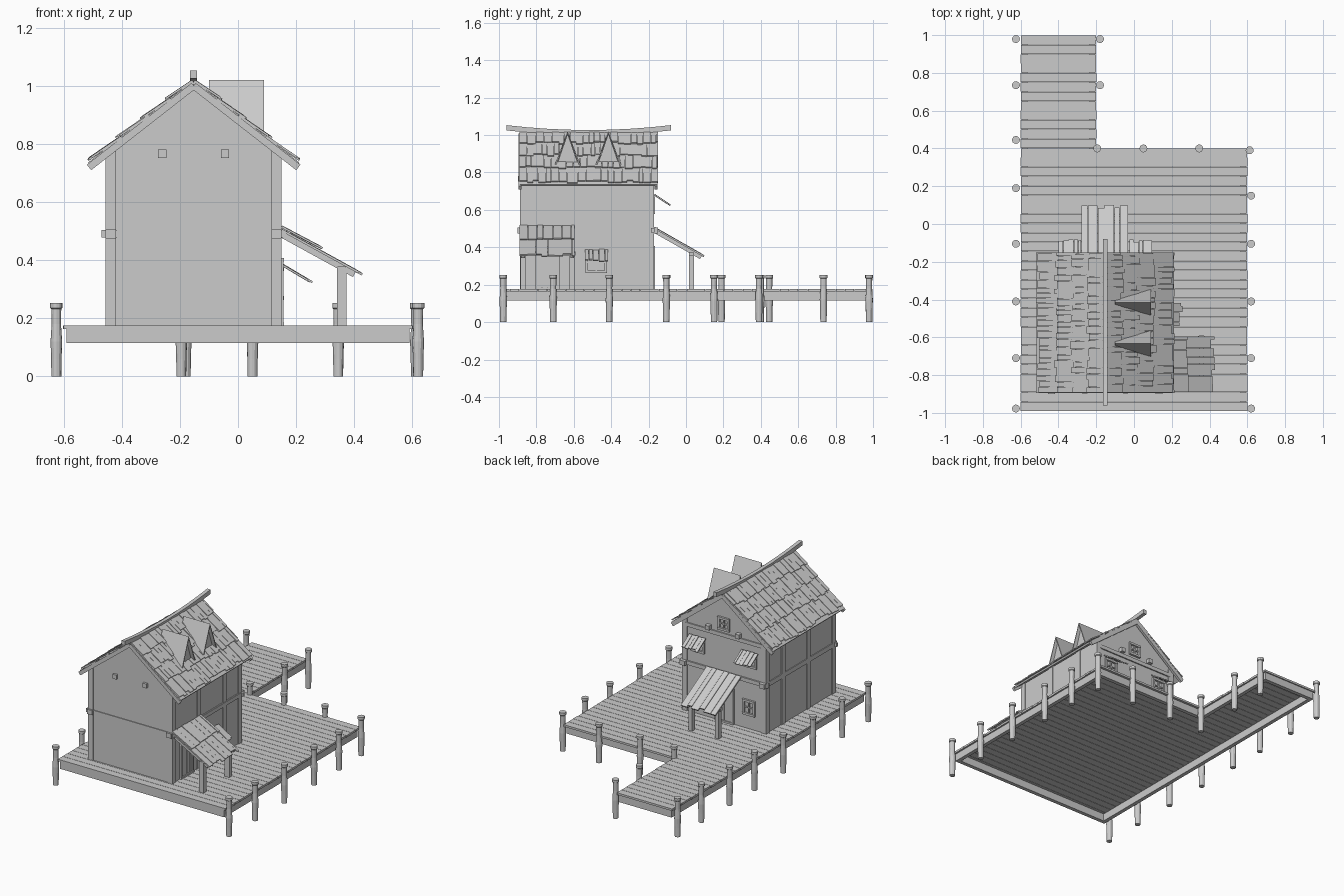
import bpy, bmesh, math, random
from mathutils import Vector as V

if "Cube" in bpy.data.objects:
    bpy.data.objects.remove(bpy.data.objects["Cube"])

random.seed(4)
X, Y, Z = V((1, 0, 0)), V((0, 1, 0)), V((0, 0, 1))


def finish(name, bm):
    bmesh.ops.recalc_face_normals(bm, faces=bm.faces)
    me = bpy.data.meshes.new(name)
    bm.to_mesh(me)
    bm.free()
    ob = bpy.data.objects.new(name, me)
    bpy.context.collection.objects.link(ob)
    return ob


def beam(bm, a, b, side, w, t):
    """Rectangular timber from a to b, w wide along side, t thick."""
    a, b = V(a), V(b)
    n = (b - a).cross(side).normalized()
    ends = [[bm.verts.new(p + side * w / 2 * i + n * t / 2 * j)
             for i, j in ((-1, -1), (1, -1), (1, 1), (-1, 1))] for p in (a, b)]
    for f in ends:
        bm.faces.new(f)
    for k in range(4):
        m = (k + 1) % 4
        bm.faces.new((ends[0][k], ends[0][m], ends[1][m], ends[1][k]))


def box(bm, x0, x1, y0, y1, z0, z1):
    ym, zm = (y0 + y1) / 2, (z0 + z1) / 2
    beam(bm, (x0, ym, zm), (x1, ym, zm), Y, y1 - y0, z1 - z0)


def prism(bm, pts, off):
    """Extrude a flat outline by the vector off."""
    f = bm.faces.new([bm.verts.new(p) for p in pts])
    r = bmesh.ops.extrude_face_region(bm, geom=[f])
    bmesh.ops.translate(bm, vec=off, verts=[v for v in r['geom'] if isinstance(v, bmesh.types.BMVert)])


def boards(bm, top, bottom, side, length, w, t, ragged):
    """Row of uneven boards running from top to bottom, spread along side."""
    top, bottom = V(top), V(bottom)
    d = (bottom - top).normalized()
    s = 0
    while s < length - 0.005:
        bw = min(w * random.uniform(0.7, 1.3), length - s)
        o = side * (s + bw / 2)
        lift = Z * random.uniform(0, 0.004)
        beam(bm, top + o + lift, bottom + o + lift - d * random.uniform(0, ragged), side, bw - 0.002, t)
        s += bw


# deck planks
bm = bmesh.new()
n = 40
for i in range(n):
    y0 = -0.99 + i * 1.99 / n
    e = random.uniform(0, 0.004)
    box(bm, -0.602 + e, (0.602 if y0 < 0.36 else -0.198) - e, y0, y0 + 0.0475, 0.163, 0.176)
finish('deck_planks', bm)

# deck rim beams around the L outline
bm = bmesh.new()
for r in ((-0.59, 0.59, -0.985, -0.96), (-0.59, -0.565, -0.96, 0.99), (0.565, 0.59, -0.96, 0.385),
          (-0.21, 0.565, 0.36, 0.385), (-0.235, -0.21, 0.36, 0.99), (-0.565, -0.235, 0.965, 0.99)):
    box(bm, *r, 0.115, 0.163)
finish('deck_rim', bm)

# mooring posts
spots = [(-0.625, y) for y in (0.979, 0.735, 0.445, 0.19, -0.105, -0.41, -0.71, -0.977)]
spots += [(0.62, y) for y in (0.15, -0.105, -0.41, -0.71, -0.977)]
spots += [(-0.18, 0.979), (-0.18, 0.735), (-0.195, 0.4), (0.05, 0.4), (0.345, 0.4), (0.612, 0.39)]
bm = bmesh.new()
for x, y in spots:
    last = None
    a0 = random.random()
    for z, r in ((0, .017), (.06, .018), (.12, .02), (.18, .016), (.232, .017), (.236, .021), (.252, .021)):
        ring = [bm.verts.new((x + r * math.cos(a0 + k * math.tau / 12), y + r * math.sin(a0 + k * math.tau / 12), z))
                for k in range(12)]
        if last:
            for k in range(12):
                bm.faces.new((last[k], last[k - 1], ring[k - 1], ring[k]))
        else:
            bm.faces.new(ring)
        last = ring
    bm.faces.new(last)
finish('mooring_posts', bm)

# house walls with gables
CX, HW, Y0, Y1, TOP = -0.1525, 0.298, -0.882, -0.178, 1.012
K = 0.78
bm = bmesh.new()
prism(bm, [(CX - HW, Y0, .17), (CX + HW, Y0, .17), (CX + HW, Y0, TOP - HW * K - .01),
           (CX, Y0, TOP - .01), (CX - HW, Y0, TOP - HW * K - .01)], V((0, Y1 - Y0, 0)))
finish('house_walls', bm)

# timber frame: posts, middle rails and tie beams
bm = bmesh.new()
for s in (-1, 1):
    xo = CX + s * 0.285
    for y in (-0.87, -0.61, -0.35, -0.19):
        box(bm, xo - .018, xo + .018, y - .018, y + .018, .175, .775)
    box(bm, xo - .016, xo + .022, -0.892, -0.162, .478, .503)
    box(bm, xo - .018, xo + .018, -0.9, -0.15, .475, .505)
    xs = CX + s * 0.108
    box(bm, xs - .014, xs + .014, -0.897, -0.15, .752, .78)
box(bm, -0.47, 0.165, -0.186, -0.168, .478, .503)
box(bm, -0.47, 0.165, -0.887, -0.875, .478, .503)
box(bm, -0.43, 0.125, -0.186, -0.17, .725, .75)
finish('timber_frame', bm)

# roof slabs and gable rafters
bm = bmesh.new()
for s in (-1, 1):
    eave = (CX + s * .36, TOP - .36 * K)
    beam(bm, (CX, -.52, TOP), (eave[0], -.52, eave[1]), Y, .735, .012)
    for y in (-.888, -.16):
        beam(bm, (CX, y, TOP - .012), (eave[0], y, eave[1] - .012), Y, .016, .024)
finish('roof_slabs', bm)

# roof shingles in four overlapping rows, sagging slightly at mid length
bm = bmesh.new()
for s in (-1, 1):
    for a, b in ((.25, .365), (.155, .27), (.08, .185), (.0, .1)):
        boards(bm, (CX + s * a, -.892, TOP + .005 - a * K), (CX + s * b, -.892, TOP + .016 - b * K),
               Y, .742, .034, .007, .022)
finish('roof_shingles', bm)

# curved ridge beam
bm = bmesh.new()
ys = [-.96 + i * .11 for i in range(9)]
ring = None
for y in ys:
    z = 1.013 + .026 * abs((y + .52) / .44) ** 2
    new = [bm.verts.new((CX + dx, y, z + dz)) for dx, dz in ((-.012, -.014), (.012, -.014), (.012, .014), (-.012, .014))]
    if ring:
        for k in range(4):
            bm.faces.new((ring[k - 1], ring[k], new[k], new[k - 1]))
    else:
        bm.faces.new(new)
    ring = new
bm.faces.new(ring)
finish('ridge_beam', bm)

# pointed dormers on the right slope
for i, y in enumerate((-.633, -.415)):
    bm = bmesh.new()
    p = [bm.verts.new(c) for c in ((-.1, y, 1.02), (.09, y, 1.02), (.09, y - .07, .838), (.09, y + .07, .838),
                                   (-.1, y - .011, .985), (-.1, y + .011, .985))]
    bm.faces.new((p[0], p[4], p[2], p[1]))
    bm.faces.new((p[0], p[1], p[3], p[5]))
    ob = finish(f'dormer_roof_{i + 1}', bm)
    m = ob.modifiers.new('thickness', 'SOLIDIFY')
    m.thickness = .008
    bm = bmesh.new()
    prism(bm, [(.06, y, 1.008), (.06, y - .056, .845), (.06, y + .056, .845)], V((.008, 0, 0)))
    finish(f'dormer_gable_{i + 1}', bm)

# side porch: roof boards, rafters and posts
bm = bmesh.new()
boards(bm, (.15, -.89, .503), (.432, -.89, .348), Y, .295, .042, .008, .03)
boards(bm, (.15, -.89, .513), (.3, -.89, .434), Y, .295, .042, .007, .03)
for y in (-.872, -.608):
    box(bm, .34, .373, y - .014, y + .014, .175, .375)
    beam(bm, (.15, y, .488), (.4, y, .351), Y, .02, .02)
box(bm, .343, .37, -.89, -.59, .355, .378)
finish('side_porch', bm)

# back porch
bm = bmesh.new()
boards(bm, (-.28, -.17, .503), (-.28, .108, .345), X, .25, .042, .009, .03)
for x in (-.25, -.06):
    box(bm, x - .014, x + .014, .015, .042, .175, .375)
    beam(bm, (x, -.17, .488), (x, .08, .346), X, .02, .02)
box(bm, -.275, -.035, .017, .04, .355, .375)
finish('back_porch', bm)

# small window awnings
bm = bmesh.new()
boards(bm, (.15, -.54, .383), (.256, -.54, .32), Y, .125, .026, .007, .02)
for x in (-.4, -.025):
    boards(bm, (x, -.17, .68), (x, -.082, .622), X, .12, .026, .007, .018)
finish('window_awnings', bm)


def opening(name, c, side, out, w, h, mullions=True):
    """Framed window or door, centred on c in a wall facing out."""
    bm = bmesh.new()
    c = V(c)
    f = .014
    for k in (-1, 1):
        e = c + side * k * w / 2
        beam(bm, e - Z * h / 2, e + Z * h / 2, side, f, .02)
        e = c + Z * k * h / 2
        beam(bm, e - side * (w + f) / 2, e + side * (w + f) / 2, Z, f, .024)
    if mullions:
        beam(bm, c - Z * h / 2, c + Z * h / 2, side, .008, .012)
        beam(bm, c - side * w / 2, c + side * w / 2, Z, .008, .012)
    else:
        for k in range(4):
            e = c + side * w * (k - 1.5) / 4
            beam(bm, e - Z * h / 2, e + Z * h / 2, side, w / 4 - .003, .01)
    finish(name, bm)


# windows and doors
opening('side_window', (.146, -.48, .32), Y, X, .1, .1)
for i, (x, z, w, h) in enumerate(((-.33, .315, .075, .085), (-.34, .625, .08, .08), (.035, .625, .08, .08),
                                  (-.15, .81, .07, .07))):
    opening(f'back_window_{i + 1}', (x, -.177, z), X, Y, w, h)
opening('back_door', (-.155, -.177, .29), X, Y, .12, .22, False)
opening('side_door', (.146, -.74, .29), Y, X, .12, .22, False)
